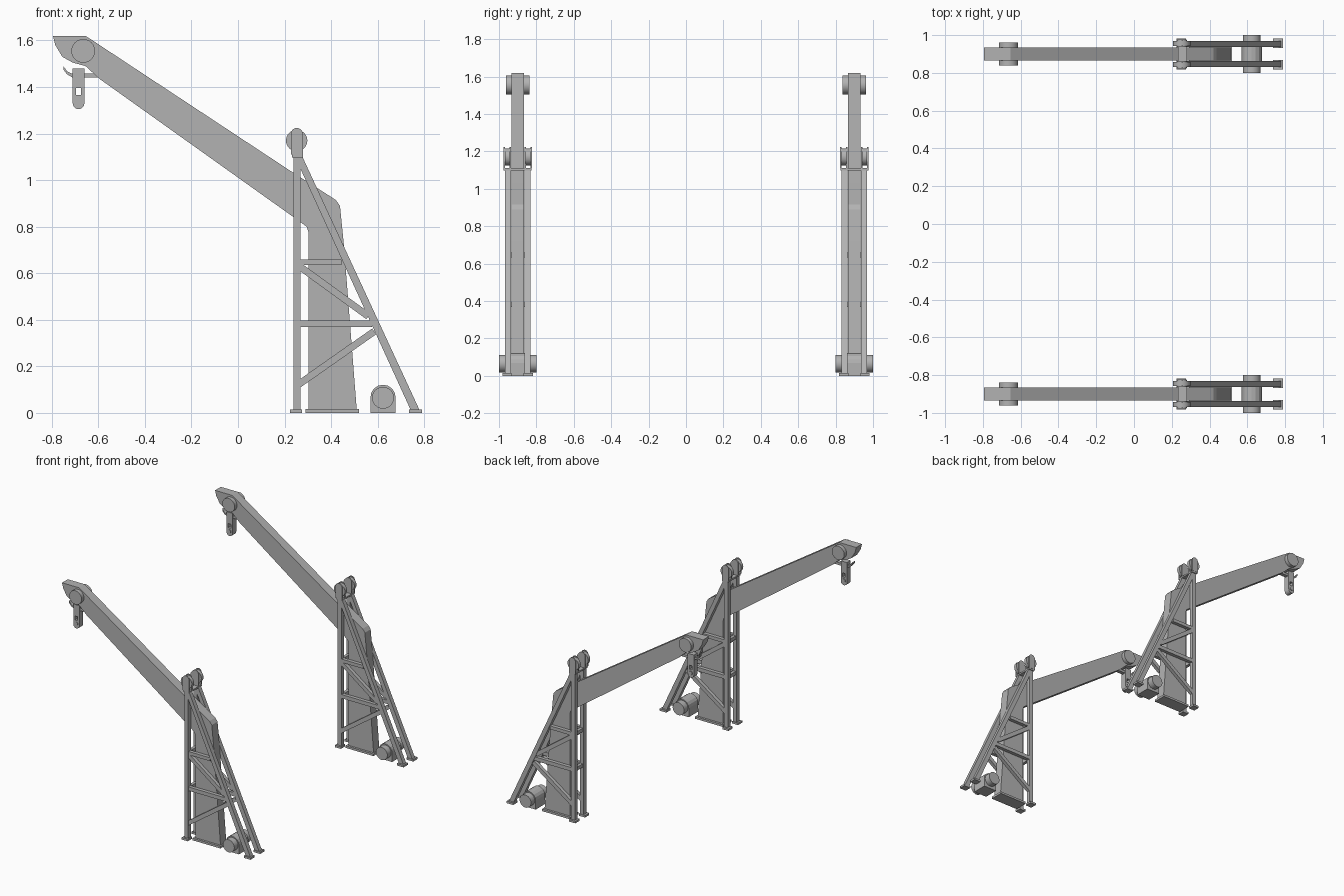
import bpy, bmesh, math
from mathutils import Vector

cube = bpy.data.objects.get("Cube")
if cube:
    bpy.data.objects.remove(cube, do_unlink=True)

steel = bpy.data.materials.new("grey_steel")
steel.use_nodes = True
colour = (0.45, 0.45, 0.45, 1)
steel.diffuse_color = colour
steel.node_tree.nodes["Principled BSDF"].inputs["Base Color"].default_value = colour


def prism(name, pts, y0, y1, smooth=False):
    """Extrude an x-z outline from y0 to y1."""
    bm = bmesh.new()
    face = bm.faces.new([bm.verts.new((x, y0, z)) for x, z in pts])
    ext = bmesh.ops.extrude_face_region(bm, geom=[face])
    verts = [v for v in ext["geom"] if isinstance(v, bmesh.types.BMVert)]
    bmesh.ops.translate(bm, verts=verts, vec=(0, y1 - y0, 0))
    bmesh.ops.recalc_face_normals(bm, faces=bm.faces)
    mesh = bpy.data.meshes.new(name)
    bm.to_mesh(mesh)
    bm.free()
    mesh.materials.append(steel)
    obj = bpy.data.objects.new(name, mesh)
    bpy.context.collection.objects.link(obj)
    if smooth:
        bpy.ops.object.select_all(action="DESELECT")
        obj.select_set(True)
        bpy.context.view_layer.objects.active = obj
        bpy.ops.object.shade_smooth_by_angle(angle=math.radians(35))
    return obj


def box(name, x0, x1, y0, y1, z0, z1):
    return prism(name, [(x0, z0), (x1, z0), (x1, z1), (x0, z1)], y0, y1)


def arc(cx, cz, r, start, end, n):
    angles = [math.radians(start + (end - start) * i / n) for i in range(n + 1)]
    return [(cx + r * math.cos(a), cz + r * math.sin(a)) for a in angles]


def disc(name, cx, cz, r, y0, y1, n=24):
    return prism(name, arc(cx, cz, r, 0, 360, n)[:-1], y0, y1, True)


def bar(name, a, b, width, y0, y1):
    """Straight brace between two x-z points."""
    a, b = Vector(a), Vector(b)
    d = (b - a).normalized() * width / 2
    n = Vector((-d.y, d.x))
    return prism(name, [a + n, b + n, b - n, a - n], y0, y1)


ARM = [(-0.795, 1.62), (-0.655, 1.62), (0.24, 1.03), (0.42, 0.915),
       (0.438, 0.89), (0.455, 0.72), (0.51, 0.015), (0.303, 0.015),
       (0.303, 0.775), (0.295, 0.8), (0.24, 0.84), (-0.595, 1.435),
       (-0.655, 1.49), (-0.71, 1.505), (-0.755, 1.53), (-0.785, 1.58)]
LIP = [(-0.75, 1.49), (-0.735, 1.468), (-0.715, 1.458), (-0.58, 1.458),
       (-0.58, 1.44), (-0.71, 1.44), (-0.735, 1.455), (-0.75, 1.475)]

for tag, cy in (("front", -0.9), ("back", 0.9)):
    # Boom, base plate and head sheave
    prism(tag + "_boom", ARM, cy - 0.034, cy + 0.034)
    box(tag + "_boom_base", 0.29, 0.52, cy - 0.05, cy + 0.05, 0, 0.016)
    disc(tag + "_head_sheave", -0.665, 1.555, 0.051, cy - 0.062, cy + 0.062)

    # Hanging block with an open eye
    prism(tag + "_hook_lip", LIP, cy - 0.014, cy + 0.014)
    box(tag + "_hook_block", -0.71, -0.66, cy - 0.022, cy + 0.022, 1.395, 1.48)
    for x in (-0.71, -0.674):
        box(tag + "_hook_strap", x, x + 0.014, cy - 0.022, cy + 0.022, 1.33, 1.395)
    bottom = arc(-0.685, 1.33, 0.025, 180, 360, 10)
    prism(tag + "_hook_end", bottom + [(-0.66, 1.365), (-0.71, 1.365)],
          cy - 0.022, cy + 0.022, True)
    disc(tag + "_hook_pin", -0.685, 1.34, 0.014, cy - 0.027, cy + 0.027, 16)

    # Winch housing and drum
    dome = arc(0.623, 0.067, 0.054, 0, 180, 8)
    prism(tag + "_winch_housing", dome + [(0.569, 0), (0.677, 0)],
          cy - 0.055, cy + 0.055)
    disc(tag + "_winch_drum", 0.623, 0.065, 0.047, cy - 0.1, cy + 0.1)

    # Cross pieces joining the two side frames
    for z in (0.645, 0.38):
        box(tag + "_rung", 0.245, 0.268, cy - 0.04, cy + 0.04, z - 0.013, z + 0.013)
    box(tag + "_cap_plate", 0.232, 0.28, cy - 0.075, cy + 0.075, 1.098, 1.11)

    # Side frames, mirrored across the boom
    for s in (-1, 1):
        def span(a, b):
            return cy + s * a, cy + s * b
        legs = span(0.036, 0.068)
        box(tag + "_upright_leg", 0.238, 0.268, *legs, 0.01, 1.1)
        prism(tag + "_raking_leg",
              [(0.245, 1.1), (0.277, 1.1), (0.78, 0.012), (0.742, 0.012)], *legs)
        feet = span(0.032, 0.082)
        box(tag + "_upright_foot", 0.224, 0.274, *feet, 0, 0.015)
        box(tag + "_raking_foot", 0.735, 0.79, *feet, 0, 0.015)

        braces = span(0.038, 0.064)
        box(tag + "_upper_tie", 0.25, 0.445, *braces, 0.635, 0.66)
        box(tag + "_lower_tie", 0.25, 0.575, *braces, 0.368, 0.396)
        bar(tag + "_upper_brace", (0.25, 0.64), (0.56, 0.415), 0.03, *braces)
        bar(tag + "_lower_brace", (0.25, 0.115), (0.585, 0.35), 0.03, *braces)

        # Top sheave between two rounded cheeks
        disc(tag + "_top_sheave", 0.252, 1.17, 0.046, *span(0.043, 0.068))
        cheek = arc(0.253, 1.198, 0.026, 0, 180, 10) + [(0.227, 1.11), (0.279, 1.11)]
        for y in (0.036, 0.068):
            prism(tag + "_sheave_cheek", cheek, *span(y, y + 0.008), True)
